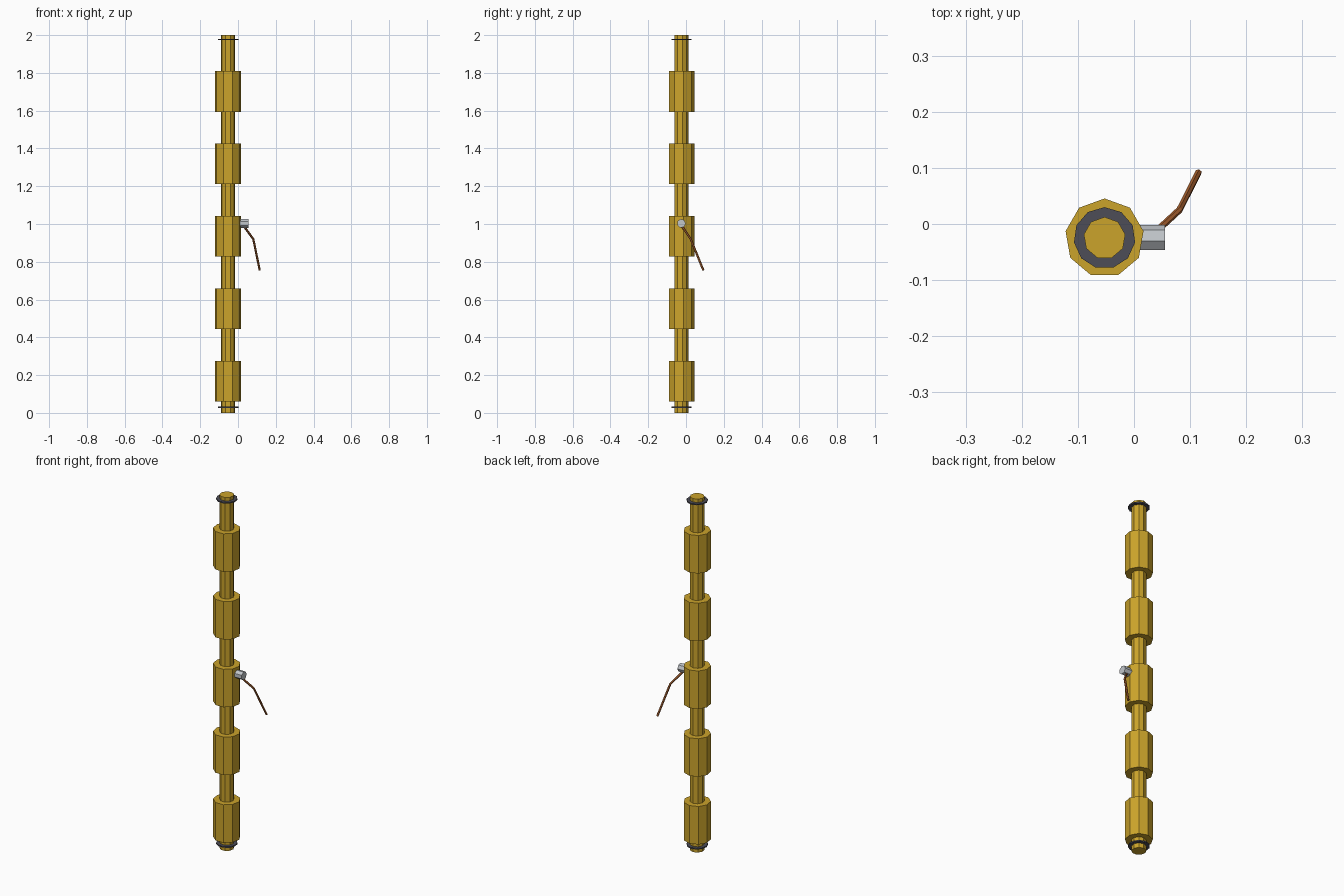
import bpy
from math import sin, cos, tau
from mathutils import Matrix, Vector

if "Cube" in bpy.data.objects:
    bpy.data.objects.remove(bpy.data.objects["Cube"])


def material(name, rgb):
    mat = bpy.data.materials.new(name)
    mat.use_nodes = True
    mat.diffuse_color = (*rgb, 1)
    mat.node_tree.nodes["Principled BSDF"].inputs["Base Color"].default_value = (*rgb, 1)
    return mat


gold = material("gold", (0.6, 0.37, 0.024))
dark = material("dark grey", (0.075, 0.075, 0.095))
steel = material("pale steel", (0.54, 0.57, 0.6))
copper = material("copper", (0.4, 0.12, 0.028))

AXIS = Vector((-0.0525, -0.025, 0))


def prism(name, sides, radius, length, base, mat, turn=Matrix()):
    """Flat-shaded prism along its local z, first corner towards +y."""
    ring = [(radius * sin(tau * i / sides), radius * cos(tau * i / sides)) for i in range(sides)]
    verts = [(x, y, z) for z in (0, length) for x, y in ring]
    faces = [(i, i + sides, (i + 1) % sides + sides, (i + 1) % sides) for i in range(sides)]
    faces += [tuple(range(sides)), tuple(reversed(range(sides, 2 * sides)))]
    mesh = bpy.data.meshes.new(name)
    mesh.from_pydata(verts, [], faces)
    mesh.materials.append(mat)
    mesh.transform(Matrix.Translation(base) @ turn)
    obj = bpy.data.objects.new(name, mesh)
    bpy.context.collection.objects.link(obj)
    return obj


# Central tube
prism("core_tube", 9, 0.0375, 2.0, AXIS, gold)

# Thick sleeves spaced along the tube
for i in range(5):
    prism(f"sleeve_{i + 1}", 9, 0.0705, 0.215, AXIS + Vector((0, 0, 0.061 + 0.3833 * i)), gold)

# Thin rings near both ends
for name, z in (("bottom_ring", 0.029), ("top_ring", 1.977)):
    prism(name, 11, 0.055, 0.007, AXIS + Vector((0, 0, z - 0.0035)), dark)

# Side knob pointing along +x
prism("side_knob", 7, 0.0235, 0.055, Vector((0, AXIS.y, 1.003)), steel,
      Matrix.Rotation(tau / 4, 4, "Y"))

# Bent wire hanging from the knob
curve = bpy.data.curves.new("wire", "CURVE")
curve.dimensions = "3D"
curve.bevel_depth = 0.006
curve.bevel_resolution = 1
curve.use_fill_caps = True
path = [(0.03, -0.022, 0.99), (0.081, 0.025, 0.92), (0.115, 0.092, 0.755)]
spline = curve.splines.new("POLY")
spline.points.add(len(path) - 1)
for point, co in zip(spline.points, path):
    point.co = (*co, 1)
spline.use_smooth = False
curve.materials.append(copper)
wire = bpy.data.objects.new("wire", curve)
bpy.context.collection.objects.link(wire)
bpy.ops.object.select_all(action="DESELECT")
wire.select_set(True)
bpy.context.view_layer.objects.active = wire
bpy.ops.object.convert(target="MESH")
